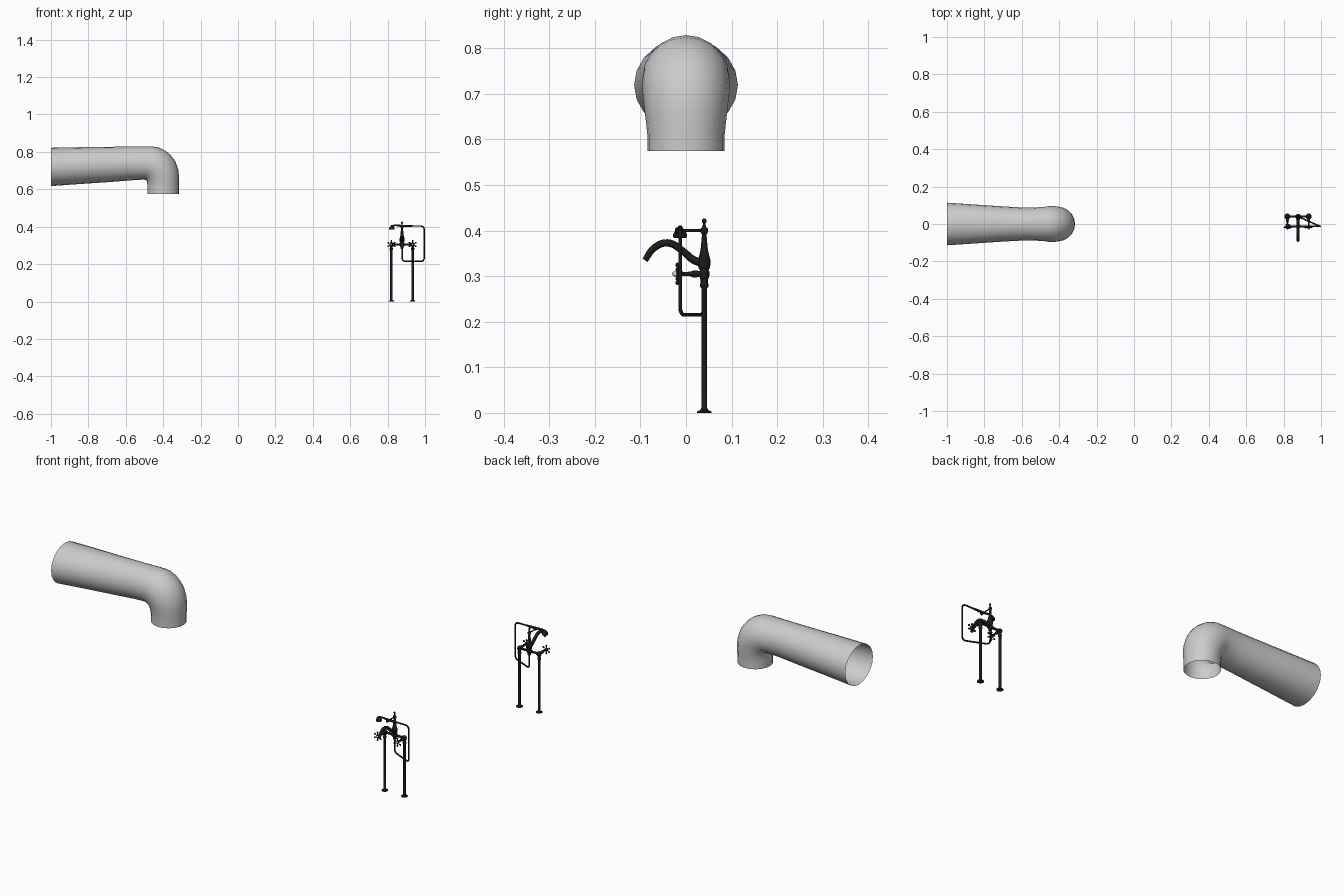
import bpy, bmesh, math
from mathutils import Vector

if "Cube" in bpy.data.objects:
    bpy.data.objects.remove(bpy.data.objects["Cube"])

black = bpy.data.materials.new("black_metal")
black.diffuse_color = (0.01, 0.012, 0.01, 1)
black.use_nodes = True
black.node_tree.nodes["Principled BSDF"].inputs["Base Color"].default_value = black.diffuse_color


def finish(ob, mat=black, angle=40):
    if mat:
        ob.data.materials.append(mat)
    bpy.ops.object.select_all(action='DESELECT')
    ob.select_set(True)
    bpy.context.view_layer.objects.active = ob
    if ob.type == 'CURVE':
        bpy.ops.object.convert(target='MESH')
        ob = bpy.context.object
    bpy.ops.object.shade_smooth_by_angle(angle=math.radians(angle))
    return ob


def skin(name, rings, caps, mat=black, angle=40):
    """Bridge a list of equal-sized rings of points."""
    bm = bmesh.new()
    loops = [[bm.verts.new(p) for p in ring] for ring in rings]
    n = len(loops[0])
    for a, b in zip(loops, loops[1:]):
        for i in range(n):
            j = (i + 1) % n
            bm.faces.new((a[i], a[j], b[j], b[i]))
    if caps:
        bm.faces.new(loops[0])
        bm.faces.new(loops[-1])
    bmesh.ops.recalc_face_normals(bm, faces=bm.faces)
    me = bpy.data.meshes.new(name)
    bm.to_mesh(me)
    bm.free()
    ob = bpy.data.objects.new(name, me)
    bpy.context.collection.objects.link(ob)
    return finish(ob, mat, angle)


def lathe(name, origin, axis, profile, n=16, mat=black):
    """Turn a (radius, distance) profile around an axis."""
    q = Vector((0, 0, 1)).rotation_difference(Vector(axis))
    rings = []
    for r, h in profile:
        rings.append([Vector(origin) + q @ Vector((r * math.cos(t), r * math.sin(t), h))
                      for t in (2 * math.pi * i / n for i in range(n))])
    return skin(name, rings, True, mat)


def tube(name, pts, radii, smooth=True):
    """Round tube along points, radii may vary."""
    cu = bpy.data.curves.new(name, 'CURVE')
    cu.dimensions = '3D'
    cu.bevel_depth = 1
    cu.bevel_resolution = 3
    cu.use_fill_caps = True
    cu.resolution_u = 6
    if smooth:
        sp = cu.splines.new('BEZIER')
        sp.bezier_points.add(len(pts) - 1)
        for bp, p, r in zip(sp.bezier_points, pts, radii):
            bp.co, bp.radius = p, r
            bp.handle_left_type = bp.handle_right_type = 'AUTO'
    else:
        sp = cu.splines.new('POLY')
        sp.points.add(len(pts) - 1)
        for pt, p, r in zip(sp.points, pts, radii):
            pt.co, pt.radius = (*p, 1), r
    ob = bpy.data.objects.new(name, cu)
    bpy.context.collection.objects.link(ob)
    return finish(ob)


def rounded(pts, d, steps=6):
    """Round the corners of a polyline."""
    pts = [Vector(p) for p in pts]
    out = [pts[0]]
    for a, b, c in zip(pts, pts[1:], pts[2:]):
        p, q = b + (a - b).normalized() * d, b + (c - b).normalized() * d
        for i in range(steps + 1):
            t = i / steps
            out.append(p * (1 - t) ** 2 + b * 2 * t * (1 - t) + q * t * t)
    return out + [pts[-1]]


# large open elbow pipe: outer x, z / inner x, z / half width
sections = [
    (-1, .822, -1, .617, .114), (-.85, .825, -.85, .628, .104),
    (-.7, .827, -.7, .638, .094), (-.57, .829, -.57, .648, .087),
    (-.46, .829, -.505, .652, .091), (-.425, .824, -.494, .65, .095),
    (-.39, .808, -.489, .646, .096), (-.36, .783, -.487, .641, .096),
    (-.335, .75, -.486, .635, .094), (-.318, .703, -.485, .627, .091),
    (-.315, .66, -.485, .62, .088), (-.315, .613, -.485, .61, .085),
    (-.315, .575, -.485, .575, .085)]
rings = []
for ox, oz, ix, iz, w in sections:
    o, i = Vector((ox, 0, oz)), Vector((ix, 0, iz))
    rings.append([(o + i) / 2 + (o - i) / 2 * math.cos(t) + Vector((0, w * math.sin(t), 0))
                  for t in (2 * math.pi * k / 20 for k in range(20))])
skin("elbow_pipe", rings, False, None, 60)

# tap: two standing legs with valves and spoked handles
CX, CY, VZ = .877, .04, .305
for side, label in ((-1, "left"), (1, "right")):
    x = CX + side * .057
    lathe(label + "_leg", (x, CY, 0), (0, 0, 1),
          [(.016, 0), (.016, .003), (.009, .006), (.0065, .011), (.0065, .274), (.009, .277),
           (.009, .284), (.007, .287), (.007, .292), (.01, .297), (.011, .305), (.008, .314), (.002, .318)])
    lathe(label + "_valve", (x, CY + .012, VZ), (0, -1, 0),
          [(.004, 0), (.008, .004), (.008, .018), (.006, .022), (.008, .03), (.008, .036),
           (.005, .042), (.004, .058), (.007, .061), (.007, .07), (.004, .074)])
    lathe(label + "_handle_button", (x, -.021, VZ), (0, -1, 0),
          [(.006, 0), (.006, .004), (.004, .008), (.001, .0095)], mat=None)
    for k in range(6):
        a = math.pi / 2 + k * math.pi / 3
        lathe(f"{label}_handle_spoke_{k + 1}", (x, -.019, VZ), (math.cos(a), 0, math.sin(a)),
              [(.0025, .003), (.002, .014), (.004, .017), (.0045, .02), (.003, .023), (.001, .0245)], 8)

# crossbar joining the valves
lathe("crossbar", (CX - .057, CY, VZ), (1, 0, 0),
      [(.009, 0), (.009, .012), (.006, .015), (.006, .042), (.01, .046), (.01, .068),
       (.006, .072), (.006, .099), (.009, .102), (.009, .114)])

# centre column with finial
lathe("centre_column", (CX, CY, 0), (0, 0, 1),
      [(.005, .282), (.008, .285), (.008, .292), (.011, .3), (.009, .312), (.013, .32), (.014, .334),
       (.011, .345), (.008, .358), (.0055, .385), (.005, .392), (.008, .396), (.008, .404),
       (.004, .409), (.0025, .415), (.005, .419), (.005, .423), (.002, .427)])

# swan neck spout
tube("spout", [(CX, .045, .329), (CX, .018, .335), (CX, -.008, .356), (CX, -.04, .373),
               (CX, -.07, .362), (CX, -.09, .335)],
     [.011, .009, .008, .0085, .008, .007])

# cradle holding the hand shower
lathe("cradle_arm", (CX, CY, .4), (0, -1, 0),
      [(.003, 0), (.003, .046), (.007, .048), (.007, .062), (.004, .064)])

# hand shower: handle and bell shaped head
HY = -.013
tube("shower_handle", [(.819, HY, .403), (.84, HY, .407), (.877, HY, .404), (.91, HY, .404), (.935, HY, .404)],
     [.005, .0045, .0065, .006, .004])
lathe("shower_head", (.823, HY, .384), (0, 0, 1),
      [(.013, 0), (.015, .002), (.015, .008), (.011, .015), (.006, .022), (.002, .026)])

# hose looping back to the column
hose = rounded([(.93, HY, .404), (.996, HY, .404), (.996, HY, .215), (CX, CY, .215), (CX, CY, .287)], .022)
tube("hose", hose, [.004] * len(hose), False)
